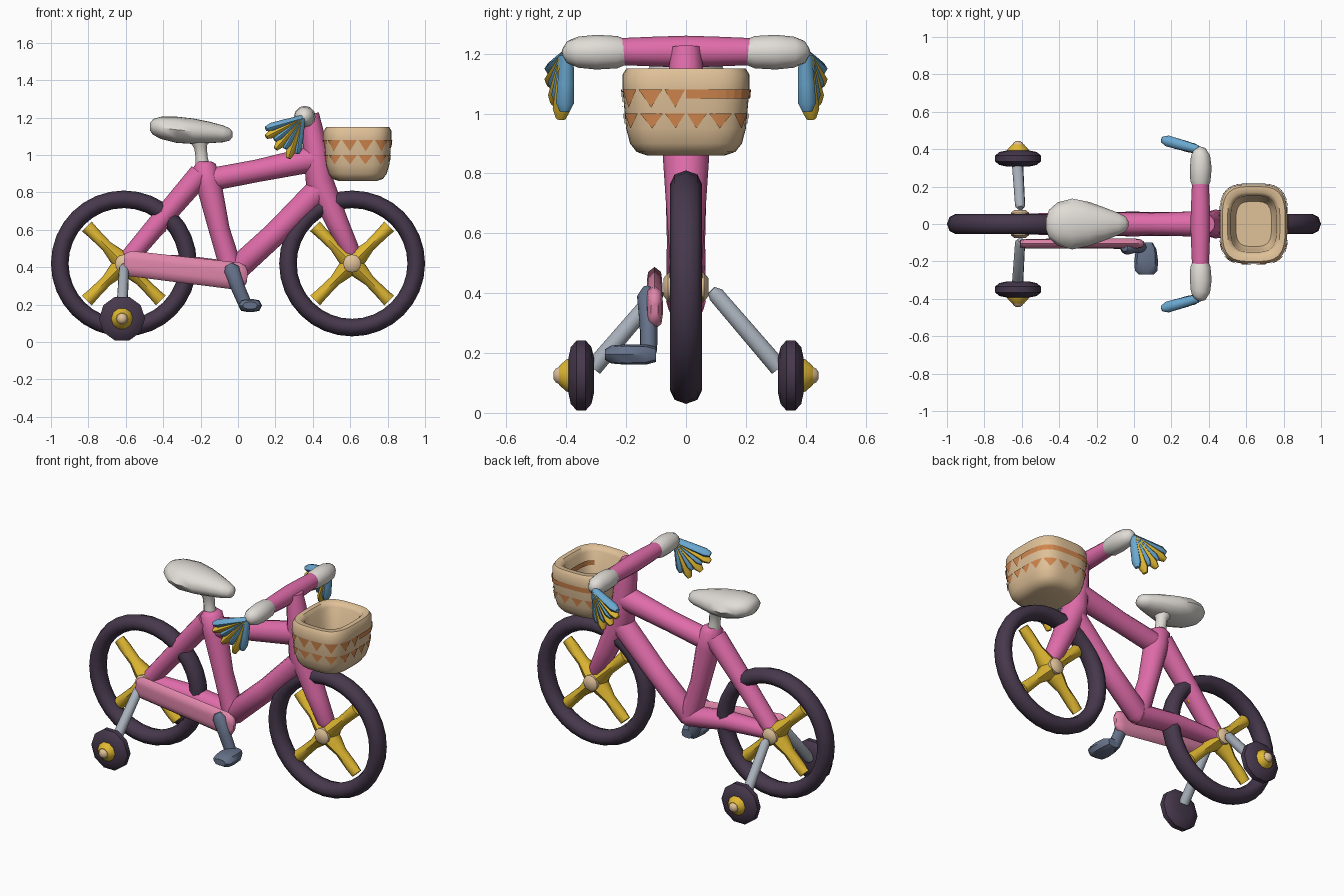
import bpy, bmesh
from math import cos, sin, pi, radians
from mathutils import Vector

cube = bpy.data.objects.get("Cube")
if cube:
    bpy.data.objects.remove(cube, do_unlink=True)

def material(name, r, g, b):
    # sRGB 0-255 values converted to linear
    col = [((c / 255 + 0.055) / 1.055) ** 2.4 for c in (r, g, b)] + [1]
    m = bpy.data.materials.new(name)
    m.use_nodes = True
    m.diffuse_color = col
    m.node_tree.nodes["Principled BSDF"].inputs["Base Color"].default_value = col
    return m

PINK = material("frame pink", 224, 108, 170)
ROSE = material("guard rose", 224, 134, 170)
TYRE = material("tyre plum", 70, 56, 76)
GOLD = material("gold", 224, 184, 50)
WHITE = material("off white", 224, 220, 214)
TAN = material("basket tan", 224, 193, 152)
ORANGE = material("pattern orange", 210, 135, 78)
BLUE = material("streamer blue", 106, 168, 208)
SLATE = material("pedal slate", 102, 114, 138)
SILVER = material("strut silver", 168, 176, 186)
X, Y, Z = Vector((1, 0, 0)), Vector((0, 1, 0)), Vector((0, 0, 1))

def finish(bm, name, mat, angle=45):
    me = bpy.data.meshes.new(name)
    bm.to_mesh(me)
    bm.free()
    me.materials.append(mat)
    ob = bpy.data.objects.new(name, me)
    bpy.context.collection.objects.link(ob)
    bpy.ops.object.select_all(action="DESELECT")
    ob.select_set(True)
    bpy.context.view_layer.objects.active = ob
    bpy.ops.object.shade_smooth_by_angle(angle=radians(angle))

def polar(t, a, b, p):
    # point of a superellipse at angle t
    r = (abs(cos(t) / a) ** p + abs(sin(t) / b) ** p) ** (-1 / p)
    return r * cos(t), r * sin(t)

def loft(name, rings, mat, n=12, p=2, angle=45):
    # rings: (centre, first axis, second axis, half size, half size)
    bm = bmesh.new()
    loops = []
    for c, u, v, a, b in rings:
        pts = [polar(2 * pi * i / n, a, b, p) for i in range(n)]
        loops.append([bm.verts.new(Vector(c) + u * s + v * t) for s, t in pts])
    for lo, hi in zip(loops, loops[1:]):
        for i in range(n):
            j = (i + 1) % n
            bm.faces.new((lo[i], lo[j], hi[j], hi[i]))
    bm.faces.new(loops[0])
    bm.faces.new(loops[-1])
    bmesh.ops.recalc_face_normals(bm, faces=bm.faces)
    finish(bm, name, mat, angle)

def tube(name, path, radii, mat, side=Y, wide=1.0, n=12, p=2, angle=45):
    # sweep along a path; wide stretches the section along the side axis
    path = [Vector(q) for q in path]
    rings = []
    for i, q in enumerate(path):
        t = (path[min(i + 1, len(path) - 1)] - path[max(i - 1, 0)]).normalized()
        u = (side - t * side.dot(t)).normalized()
        rings.append((q, u, t.cross(u), radii[i] * wide, radii[i]))
    loft(name, rings, mat, n, p, angle)

def flat(*pts):
    return [(x, 0, z) for x, z in pts]

# Main wheels: tyre, four-armed spokes and hub caps
for label, wx in (("left", 0.61), ("right", -0.61)):
    hub = Vector((wx, 0, 0.42))
    bpy.ops.mesh.primitive_torus_add(major_radius=0.343, minor_radius=0.047,
                                     major_segments=32, minor_segments=8,
                                     location=hub, rotation=(pi / 2, 0, 0))
    tyre = bpy.context.object
    tyre.name = label + "_wheel_tyre"
    tyre.scale.z = 1.15
    tyre.data.materials.append(TYRE)
    bpy.ops.object.shade_smooth_by_angle(angle=radians(50))
    for k in range(4):
        t = pi / 4 + k * pi / 2
        d = Vector((cos(t), 0, sin(t)))
        loft(label + "_wheel_spoke", [(hub + d * q, Y, d.cross(Y), a, b) for q, a, b in (
            (-0.02, 0.062, 0.055), (0.06, 0.055, 0.045), (0.13, 0.036, 0.03),
            (0.23, 0.034, 0.033), (0.28, 0.026, 0.037))], GOLD, 8)
    tube(label + "_wheel_hub", [hub + Y * q for q in (-0.075, -0.06, 0.06, 0.075)],
         (0.03, 0.048, 0.048, 0.03), TAN, X)

# Frame tubes
tube("top_tube", flat((-0.19, 0.86), (0.1, 0.915), (0.41, 0.98)), (0.062, 0.06, 0.07), PINK)
tube("seat_tube", flat((-0.18, 0.965), (-0.18, 0.94), (-0.155, 0.84), (-0.1, 0.6), (-0.03, 0.37)),
     (0.04, 0.062, 0.068, 0.056, 0.06), PINK, wide=1.1)
tube("seat_stay", flat((-0.2, 0.9), (-0.38, 0.69), (-0.59, 0.44)), (0.062, 0.056, 0.05), PINK, wide=1.1)
tube("chain_stay", flat((-0.6, 0.42), (-0.3, 0.41), (-0.02, 0.37)), (0.045, 0.055, 0.06), PINK, wide=1.1)
tube("down_tube", flat((-0.06, 0.33), (-0.03, 0.37), (0.2, 0.58), (0.44, 0.82)),
     (0.03, 0.066, 0.064, 0.07), PINK)
tube("head_and_fork", flat((0.385, 1.22), (0.415, 1.03), (0.435, 0.86), (0.53, 0.64), (0.6, 0.49), (0.61, 0.46)),
     (0.048, 0.066, 0.074, 0.06, 0.05, 0.035), PINK, wide=1.05)

# Saddle on its post
loft("saddle", [((x, 0, z), Y, Z, a, b) for x, z, a, b in (
    (-0.47, 1.15, 0.03, 0.02), (-0.455, 1.15, 0.075, 0.042), (-0.41, 1.145, 0.115, 0.06),
    (-0.33, 1.135, 0.136, 0.07), (-0.24, 1.127, 0.118, 0.068), (-0.15, 1.12, 0.085, 0.057),
    (-0.08, 1.113, 0.058, 0.045), (-0.045, 1.11, 0.04, 0.033), (-0.03, 1.11, 0.015, 0.015))],
    WHITE, 16, angle=60)
tube("saddle_post", flat((-0.19, 0.95), (-0.195, 0.99), (-0.2, 1.04), (-0.21, 1.1)),
     (0.036, 0.032, 0.034, 0.06), WHITE)

# Handlebar
tube("handlebar", [(0.355, y, 1.207) for y in (-0.22, -0.1, 0, 0.1, 0.22)],
     (0.045, 0.05, 0.053, 0.05, 0.045), PINK, X)

# Paired parts on the two long sides
for side, s in (("near", -1), ("far", 1)):
    tube(side + "_grip", [(x, s * y, 1.205) for x, y in (
        (0.355, 0.195), (0.355, 0.23), (0.357, 0.3), (0.355, 0.36), (0.345, 0.39), (0.335, 0.405))],
        (0.04, 0.054, 0.058, 0.052, 0.04, 0.018), WHITE, X, angle=60)

    # Streamers: a fan of alternating strips
    root = Vector((0.342, s * 0.398, 1.195))
    for i, length in enumerate((0.2, 0.215, 0.185, 0.215, 0.185, 0.225, 0.19)):
        t = radians(196 + i * 11)
        d = Vector((cos(t), -s * cos(t) * 0.28, sin(t)))
        tube(side + "_streamer", [root + d * (length * q) for q in (0, 0.5, 0.85, 1)],
             (0.018, 0.022, 0.024, 0.013), GOLD if i % 2 else BLUE, wide=1.25, n=8)

    # Stabiliser: strut, small wheel, cap
    tube(side + "_strut", [(-0.607, s * 0.085, 0.41), (-0.609, s * 0.1, 0.395),
                           (-0.622, s * 0.31, 0.15)], (0.015, 0.027, 0.03), SILVER)
    for part, mat, steps in (
            ("tyre", TYRE, ((0.307, 0.06), (0.316, 0.1), (0.335, 0.123),
                            (0.365, 0.123), (0.385, 0.1), (0.393, 0.06))),
            ("cap", GOLD, ((0.38, 0.062), (0.4, 0.056), (0.425, 0.032))),
            ("nub", TAN, ((0.42, 0.032), (0.435, 0.024), (0.443, 0.012)))):
        tube(side + "_stabiliser_" + part, [(-0.62, s * y, 0.125) for y, r in steps],
             [r for y, r in steps], mat, X, n=10)

# Chain guard, crank and pedal on the near side
tube("chain_guard", [(x, -0.105, z) for x, z in (
    (-0.61, 0.422), (-0.58, 0.42), (-0.3, 0.387), (0.0, 0.352), (0.035, 0.348), (0.05, 0.346))],
    (0.05, 0.068, 0.07, 0.073, 0.06, 0.03), ROSE, wide=0.38, n=16, p=3)
tube("crank", [(-0.05, -0.13, 0.415), (-0.035, -0.13, 0.39), (0.0, -0.125, 0.29),
               (0.035, -0.125, 0.21), (0.05, -0.13, 0.175)],
     (0.02, 0.042, 0.037, 0.036, 0.025), SLATE, wide=0.8)
loft("pedal", [((0.065, y, 0.195), X, Z, a, b) for y, a, b in (
    (-0.1, 0.035, 0.025), (-0.135, 0.055, 0.034), (-0.2, 0.064, 0.034),
    (-0.25, 0.06, 0.03), (-0.27, 0.04, 0.018))], SLATE, 12, p=3)

# Basket: rounded box with a hollow
BX, SEG, POWER = 0.64, 48, 3.5
loft("basket", [((BX, 0, z), X, Y, a, b) for z, a, b in (
    (0.86, 0.10, 0.13), (0.872, 0.135, 0.165), (0.90, 0.155, 0.187), (0.95, 0.17, 0.2),
    (1.08, 0.18, 0.212), (1.13, 0.18, 0.212), (1.15, 0.168, 0.2), (1.15, 0.14, 0.17),
    (1.13, 0.122, 0.15), (0.98, 0.115, 0.14), (0.94, 0.095, 0.12))], TAN, SEG, POWER)

def wall(bm, k, z, inside=False):
    # vertex just off the basket wall at step k round the rim
    f = (z - 0.95) / 0.13
    a, b = (0.112, 0.14) if inside else (0.175 + 0.01 * f, 0.205 + 0.012 * f)
    x, y = polar(2 * pi * k / SEG, a, b, POWER)
    return bm.verts.new((BX + x, y, z))

# Painted pattern: two rows of triangles, a band, and a band inside
bm = bmesh.new()
for k in range(0, SEG, 3):
    for top, low in ((1.08, 1.02), (1.0, 0.95)):
        if top > 1.05 and k < SEG / 2:
            continue
        tip = wall(bm, k + 1.5, low)
        edge = [wall(bm, k + 0.15 + q * 0.9, top) for q in range(4)]
        for p, q in zip(edge, edge[1:]):
            bm.faces.new((q, p, tip))
for inside, first, last, step in ((False, 0, SEG // 2, 1), (True, 8, -8, -1)):
    for k in range(first, last, step):
        bm.faces.new([wall(bm, j, z, inside) for j, z in (
            (k, 1.05), (k + step, 1.05), (k + step, 1.08), (k, 1.08))])
finish(bm, "basket_pattern", ORANGE)
